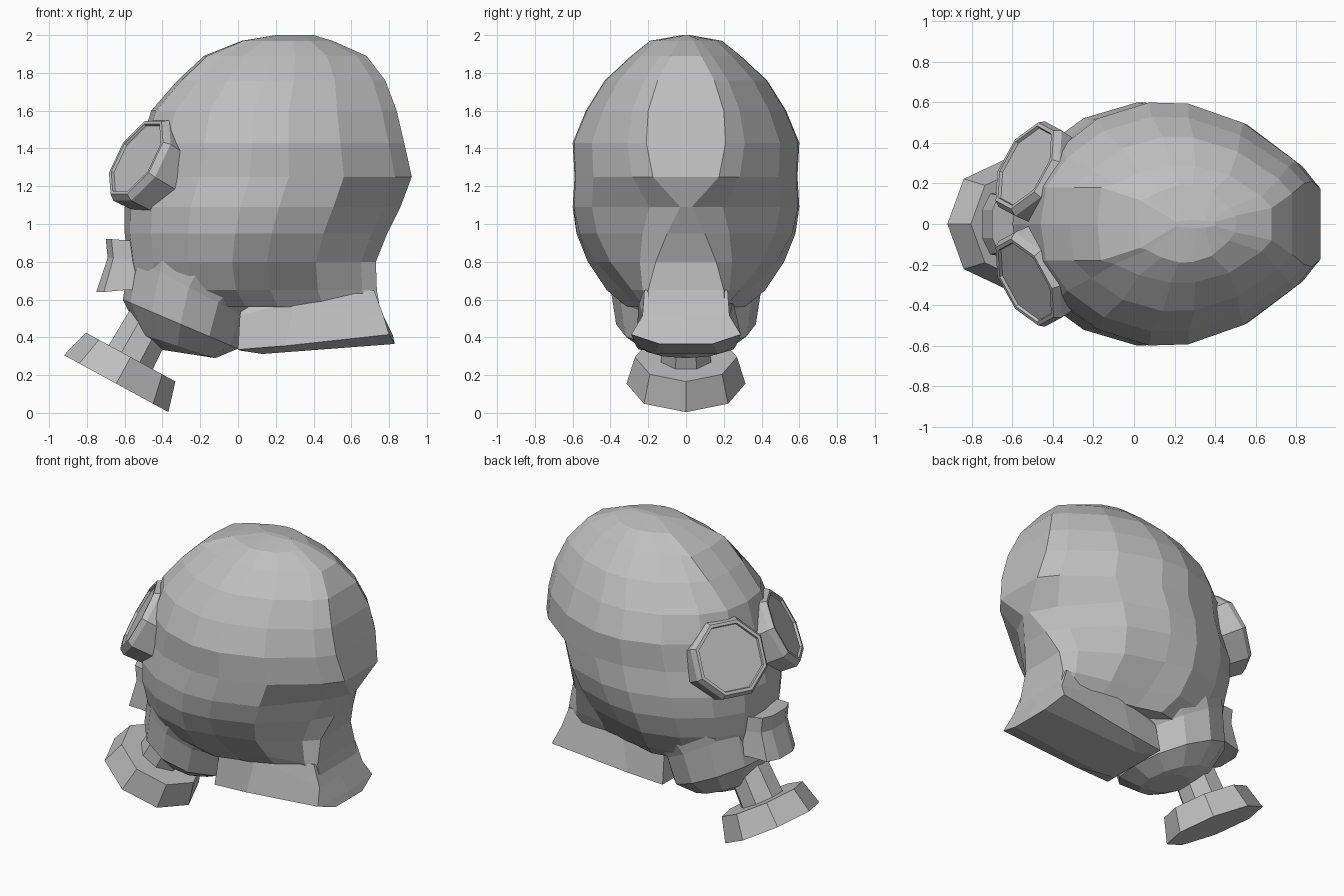
import bpy, bmesh, math
from mathutils import Vector

rubber = bpy.data.materials.new("grey rubber")
rubber.diffuse_color = (0.52, 0.52, 0.52, 1)


def loft(name, rings):
    """Skin a list of closed rings and cap both ends."""
    bm = bmesh.new()
    loops = [[bm.verts.new(p) for p in r] for r in rings]
    n = len(loops[0])
    for a, b in zip(loops, loops[1:]):
        for i in range(n):
            j = (i + 1) % n
            bm.faces.new((a[i], a[j], b[j], b[i]))
    bm.faces.new(loops[0])
    bm.faces.new(loops[-1])
    bmesh.ops.recalc_face_normals(bm, faces=bm.faces)
    me = bpy.data.meshes.new(name)
    bm.to_mesh(me)
    bm.free()
    me.materials.append(rubber)
    ob = bpy.data.objects.new(name, me)
    bpy.context.collection.objects.link(ob)
    return ob


def mirrored(half):
    """Complete a half ring (y >= 0) across the y = 0 plane."""
    return half + [(x, -y, z) for x, y, z in reversed(half) if y > 1e-4]


def disc(name, center, normal, profile, sides=8, phase=0.0):
    """Faceted turned part: profile is (radius, offset along the normal)."""
    c, n = Vector(center), Vector(normal).normalized()
    u = Vector((0, 0, 1)).cross(n).normalized()
    v = n.cross(u)
    angles = [phase + 2 * math.pi * i / sides for i in range(sides)]
    return loft(name, [[c + n * o + r * (u * math.cos(a) + v * math.sin(a))
                        for a in angles] for r, o in profile])


# Hood: height, front x, back x, half width, half width of the back panel,
# and how far the rear quarter is drawn in towards the neck
levels = [
    (2.00, 0.20, 0.40, 0.02, 0.01, 1.0),
    (1.97, 0.02, 0.50, 0.19, 0.04, 1.0),
    (1.89, -0.18, 0.68, 0.29, 0.08, 1.0),
    (1.76, -0.32, 0.78, 0.43, 0.15, 1.0),
    (1.60, -0.46, 0.84, 0.53, 0.20, 1.0),
    (1.43, -0.51, 0.88, 0.60, 0.21, 1.0),
    (1.25, -0.56, 0.92, 0.59, 0.175, 1.0),
    (1.09, -0.60, 0.86, 0.60, 0.03, 1.0),
    (0.95, -0.60, 0.79, 0.58, 0.10, 0.98),
    (0.80, -0.58, 0.73, 0.52, 0.16, 0.93),
    (0.65, -0.55, 0.735, 0.42, 0.20, 0.82),
    (0.56, -0.47, 0.75, 0.31, 0.20, 0.85),
]
outline = [(0.10, 0.62), (0.24, 0.87), (0.42, 1), (0.56, 0.99), (0.757, 0.83)]
rings = []
for z, xf, xb, w, wb, draw in levels:
    length = xb - xf
    wf = max(0.32 * w, min(0.18, 0.62 * w))      # flat brow strip
    half = [(xf, 0, z), (xf + 0.02 * length, wf, z)]
    for u, v in outline:
        y = max(v * w, wf * 1.1 if u < 0.2 else 0)
        half.append((xf + u * length, y * (draw if u > 0.5 else 1), z))
    corner = wb + 0.35 * (0.83 * w * draw - wb)
    half += [(xf + 0.94 * length, corner, z), (xb, wb, z), (xb, 0, z)]
    rings.append(mirrored(half))
loft("hood", rings)

# Neck skirt under the back of the hood, widening rearwards, keeled below
loft("neck_skirt", [
    mirrored([(0.02, 0.20, 0.56), (0.30, 0.22, 0.63), (0.72, 0.22, 0.65), (0.72, 0, 0.65)]),
    mirrored([(0.01, 0.22, 0.515), (0.30, 0.25, 0.59), (0.77, 0.23, 0.515), (0.77, 0, 0.515)]),
    mirrored([(0.00, 0.25, 0.335), (0.25, 0.265, 0.355), (0.80, 0.29, 0.415), (0.82, 0, 0.41)]),
    mirrored([(0.01, 0.18, 0.33), (0.13, 0.17, 0.312), (0.83, 0.14, 0.365), (0.83, 0, 0.365)]),
])

# Chin cup: tilted rings given by front point, rear point, half width
rings = []
for xf, zf, xr, zr, w in [(-0.57, 0.95, 0.16, 0.58, 0.43),
                          (-0.57, 0.83, 0.05, 0.50, 0.40),
                          (-0.61, 0.60, 0.00, 0.34, 0.37),
                          (-0.52, 0.42, -0.12, 0.29, 0.24),
                          (-0.41, 0.335, -0.15, 0.295, 0.13)]:
    half = []
    for i in range(7):
        a = math.pi * i / 6
        t = (1 - math.cos(a)) / 2
        half.append((xf + (xr - xf) * t, w * math.sin(a) if 0 < i < 6 else 0,
                     zf + (zr - zf) * t))
    rings.append(mirrored(half))
loft("chin_cup", rings)

# Speaking valve at the mouth
loft("mouth_valve", [
    mirrored([(-0.70, 0.07, 0.92), (-0.67, 0.14, 0.92), (-0.55, 0.16, 0.91), (-0.46, 0.17, 0.84)]),
    mirrored([(-0.69, 0.07, 0.82), (-0.66, 0.14, 0.82), (-0.56, 0.16, 0.81), (-0.46, 0.19, 0.78)]),
    mirrored([(-0.75, 0.07, 0.64), (-0.71, 0.15, 0.64), (-0.60, 0.17, 0.65), (-0.48, 0.20, 0.65)]),
])

# Filter canister and its stem, along one slanted axis
axis = (-0.48, 0, -0.88)
disc("filter_canister", (-0.645, 0, 0.155), axis, [(0.27, -0.16), (0.315, 0)])
disc("filter_stem", (-0.565, 0, 0.30), axis, [(0.13, -0.30), (0.145, 0.03)],
     phase=math.pi / 8)

# Eyepieces: deep octagonal rims with a slightly recessed lens
for side, label in ((1, "left"), (-1, "right")):
    disc(label + "_eyepiece", (-0.54, side * 0.288, 1.352),
         (-0.77, side * 0.42, 0.47),
         [(0.245, -0.21), (0.26, -0.035), (0.238, 0), (0.218, 0), (0.213, -0.015)],
         phase=math.pi / 8)
